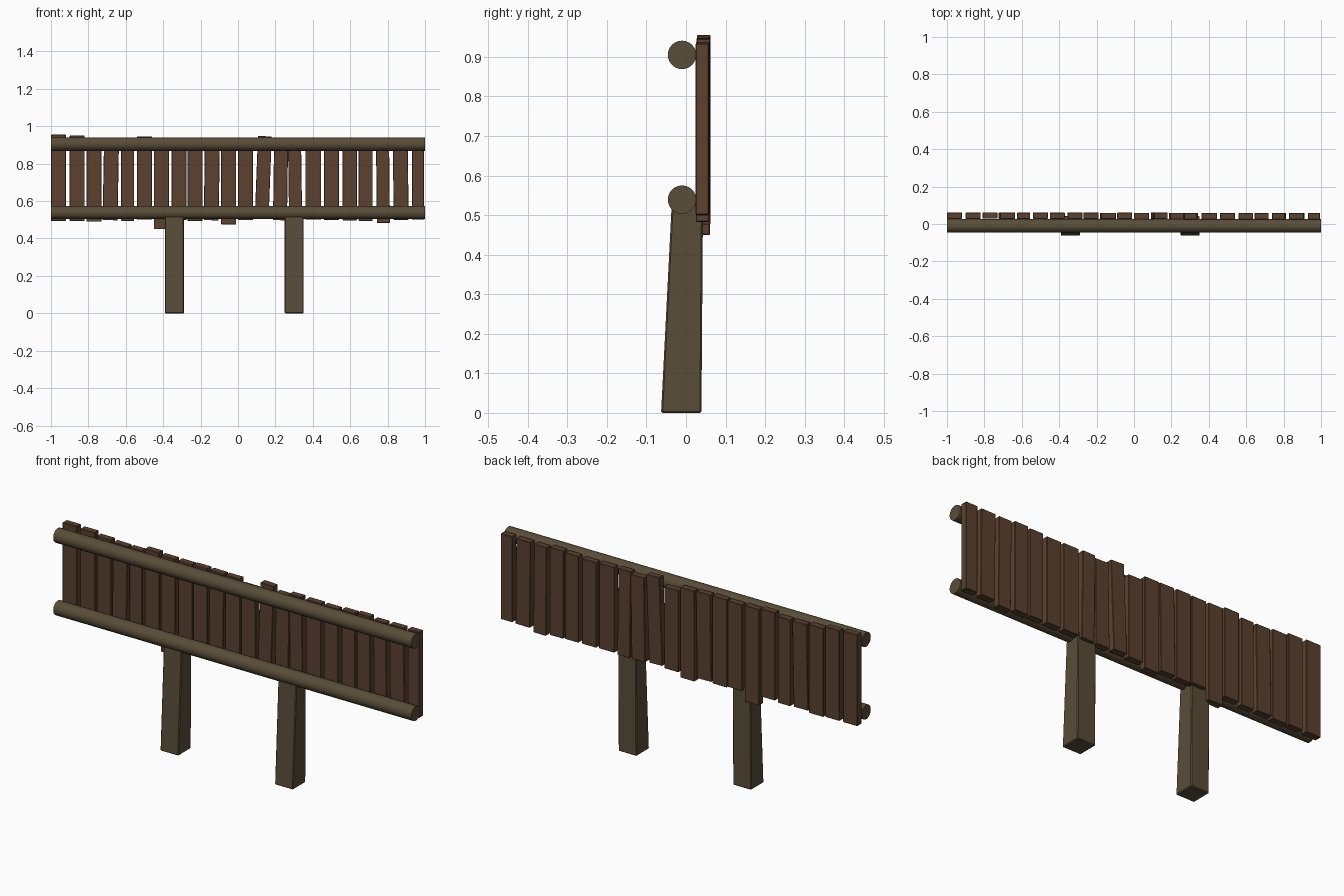
import bpy, bmesh, math, random
from mathutils import Matrix, Vector

if "Cube" in bpy.data.objects:
    bpy.data.objects.remove(bpy.data.objects["Cube"])

random.seed(4)


def material(name, color):
    m = bpy.data.materials.new(name)
    m.diffuse_color = (*color, 1)
    m.use_nodes = True
    m.node_tree.nodes["Principled BSDF"].inputs["Base Color"].default_value = m.diffuse_color
    return m


RAIL_WOOD = material("weathered_wood", (0.10, 0.074, 0.04))
PLANK_WOOD = material("brown_wood", (0.105, 0.052, 0.029))


def box(name, center, size, mat, tilt=0.0, bevel=0.0):
    bm = bmesh.new()
    bmesh.ops.create_cube(bm, size=1, matrix=Matrix.Diagonal((*size, 1)))
    me = bpy.data.meshes.new(name)
    bm.to_mesh(me)
    bm.free()
    ob = bpy.data.objects.new(name, me)
    bpy.context.collection.objects.link(ob)
    ob.location = center
    ob.rotation_euler.y = tilt
    me.materials.append(mat)
    if bevel:
        mod = ob.modifiers.new("edge_bevel", 'BEVEL')
        mod.width = bevel
        mod.segments = 1
    return ob


# Two round horizontal rails
for name, z in (("lower_rail", 0.539), ("upper_rail", 0.905)):
    bpy.ops.mesh.primitive_cylinder_add(vertices=24, radius=0.036, depth=2,
                                        location=(0, -0.01, z), rotation=(0, math.pi / 2, 0))
    rail = bpy.context.object
    rail.name = name
    rail.data.materials.append(RAIL_WOOD)
    bpy.ops.object.shade_smooth_by_angle(angle=math.radians(40))

# Posts, tapering toward the top on their front side
for name, x in (("left_post", -0.34), ("right_post", 0.30)):
    post = box(name, (x, 0, 0.265), (0.102, 0.1, 0.53), RAIL_WOOD, bevel=0.004)
    for v in post.data.vertices:
        top = v.co.z > 0
        if v.co.y < 0:
            v.co.y = -0.036 if top else -0.063
        else:
            v.co.y = 0.043 if top else 0.039

# Planks: left edge and right edge of each, in hundredths
EDGES = [(-100, -92), (-90, -82), (-81, -73), (-72, -64), (-62.5, -55.5), (-54, -46),
         (-45, -37), (-35.5, -27.5), (-27, -19), (-18, -10), (-9, -1), (0, 8),
         (9.8, 17.2), (19, 26.5), (27, 34), (36, 44.5), (46, 54), (56, 63.5),
         (64.5, 72), (74, 81), (83, 91), (93, 99.5)]
TOPS = {0: .955, 1: .95, 5: .945, 11: .91, 12: .947, 13: .922}
BOTTOMS = {2: .49, 6: .45, 10: .476, 12: .505, 19: .483}
TILTS = {3: 1.0, 9: 0.8, 12: 2.2, 13: 0.8, 14: -0.8, 19: -0.6, 20: -0.5}

for i, (a, b) in enumerate(EDGES):
    top = TOPS.get(i, random.uniform(.928, .938))
    bottom = BOTTOMS.get(i, random.uniform(.493, .502))
    y = 0.045 - 0.003 * i / 21 + random.uniform(-.001, .001)
    box(f"plank_{i + 1:02d}", ((a + b) / 200, y, (top + bottom) / 2),
        ((b - a) / 100, 0.034, top - bottom), PLANK_WOOD,
        math.radians(TILTS.get(i, 0)), bevel=0.002)
